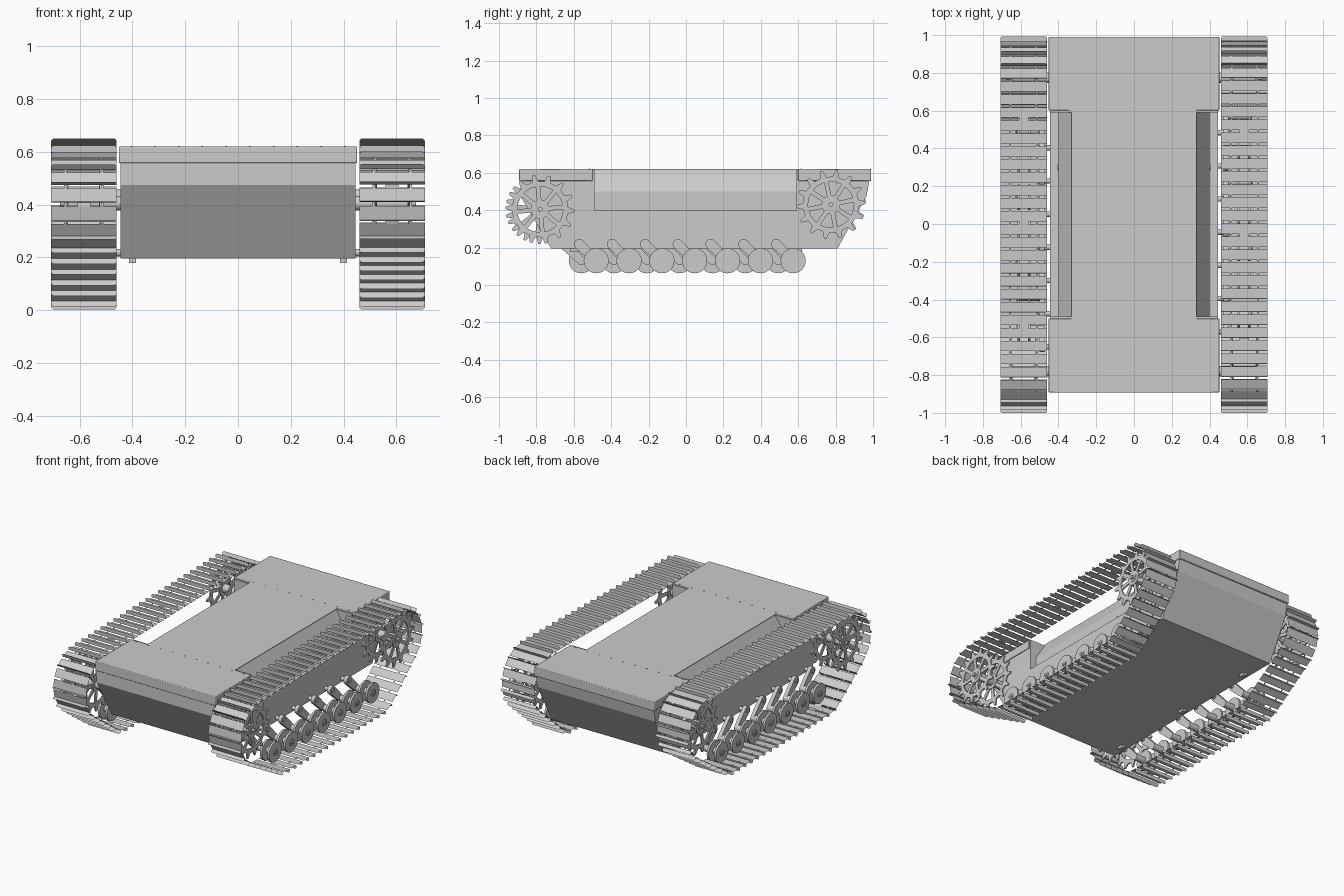
import bpy, bmesh, math
from mathutils import Vector, geometry

if "Cube" in bpy.data.objects:
    bpy.data.objects.remove(bpy.data.objects["Cube"])


def finish(name, bm, smooth=True):
    bmesh.ops.recalc_face_normals(bm, faces=bm.faces)
    me = bpy.data.meshes.new(name)
    bm.to_mesh(me)
    bm.free()
    ob = bpy.data.objects.new(name, me)
    bpy.context.collection.objects.link(ob)
    if smooth:
        bpy.ops.object.select_all(action='DESELECT')
        ob.select_set(True)
        bpy.context.view_layer.objects.active = ob
        bpy.ops.object.shade_smooth_by_angle(angle=math.radians(30))
    return ob


def prism(bm, pts, x0, x1):
    """Extrude a (y, z) outline from x0 to x1."""
    a = [bm.verts.new((x0, y, z)) for y, z in pts]
    b = [bm.verts.new((x1, y, z)) for y, z in pts]
    n = len(pts)
    bm.faces.new(a)
    bm.faces.new(b[::-1])
    for i in range(n):
        bm.faces.new((a[i], b[i], b[(i + 1) % n], a[(i + 1) % n]))


def circle(y, z, r, n=32):
    return [(y + r * math.cos(2 * math.pi * i / n), z + r * math.sin(2 * math.pi * i / n))
            for i in range(n)]


def hull2d(pts):
    return [pts[i] for i in geometry.convex_hull_2d(pts)]


def box(bm, x0, x1, y0, y1, z0, z1):
    prism(bm, [(y0, z0), (y1, z0), (y1, z1), (y0, z1)], x0, x1)


# Hull: side profile with side notches cut away
bm = bmesh.new()
prism(bm, [(-0.72, 0.195), (0.81, 0.195), (0.965, 0.475), (0.98, 0.56),
           (0.98, 0.615), (-0.885, 0.615), (-0.885, 0.475)], -0.445, 0.445)
hull = finish("hull", bm, False)
for s, side in ((1, "right"), (-1, "left")):
    bm = bmesh.new()
    outline = [(0.315, 0.64), (0.33, 0.612), (0.40, 0.50), (0.40, 0.40), (0.50, 0.40), (0.50, 0.64)]
    a = [bm.verts.new((s * x, -0.49, z)) for x, z in outline]
    f = bm.faces.new(a)
    ext = bmesh.ops.extrude_face_region(bm, geom=[f])["geom"]
    bmesh.ops.translate(bm, vec=(0, 1.08, 0), verts=[v for v in ext if isinstance(v, bmesh.types.BMVert)])
    cutter = finish("notch_cutter_" + side, bm, False)
    cutter.hide_render = True
    cutter.hide_viewport = True
    m = hull.modifiers.new("notch", 'BOOLEAN')
    m.operation = 'DIFFERENCE'
    m.solver = 'EXACT'
    m.object = cutter

# Deck lids over the front and rear ends
for name, y0, y1 in (("front_lid", -0.893, -0.50), ("rear_lid", 0.60, 0.99)):
    bm = bmesh.new()
    box(bm, -0.452, 0.452, y0, y1, 0.557, 0.62)
    ob = finish(name, bm)
    b = ob.modifiers.new("bevel", 'BEVEL')
    b.width = 0.004
    b.segments = 2

# Middle deck plate, flush between the lids
bm = bmesh.new()
box(bm, -0.33, 0.33, -0.505, 0.605, 0.60, 0.62)
finish("middle_deck", bm, False)

# Rivets along the lid seams, belly brackets
bm = bmesh.new()
for y in (-0.515, 0.615):
    for i in range(10):
        x = -0.405 + 0.09 * i
        box(bm, x - 0.003, x + 0.003, y - 0.003, y + 0.003, 0.617, 0.622)
finish("deck_rivets", bm, False)
bm = bmesh.new()
for x in (-0.4, 0.4):
    for y in (-0.6, 0.0, 0.6):
        box(bm, x - 0.013, x + 0.013, y - 0.02, y + 0.02, 0.178, 0.197)
finish("belly_brackets", bm, False)


def sprocket(name, s, cy, cz, turn):
    """Two toothed, eight-spoked rings on a common hub and axle."""
    bm = bmesh.new()
    teeth = 14
    shape = [(0.0, 0.150), (0.42, 0.150), (0.60, 0.185), (0.76, 0.185), (0.94, 0.150)]
    for xc in (0.52, 0.65):
        rings = []
        for k in range(teeth):
            for f, r in shape:
                t = 2 * math.pi * (k + f) / teeth + turn
                c, w = math.cos(t), math.sin(t)
                rings.append([bm.verts.new((s * (xc + dx), cy + q * c, cz + q * w))
                              for q, dx in ((0.122, -0.005), (r, -0.005), (r, 0.005), (0.122, 0.005))])
        for i in range(len(rings)):
            p, q = rings[i - 1], rings[i]
            for j in range(4):
                bm.faces.new((p[j], q[j], q[(j + 1) % 4], p[(j + 1) % 4]))
        for k in range(8):
            t = 2 * math.pi * k / 8 + turn
            u, v = Vector((math.cos(t), math.sin(t))), Vector((-math.sin(t), math.cos(t)))
            o = Vector((cy, cz))
            prism(bm, [o + u * 0.03 - v * 0.012, o + u * 0.126 - v * 0.012,
                       o + u * 0.126 + v * 0.012, o + u * 0.03 + v * 0.012],
                  s * (xc - 0.004), s * (xc + 0.004))
        prism(bm, circle(cy, cz, 0.05), s * (xc - 0.007), s * (xc + 0.007))
    prism(bm, circle(cy, cz, 0.028, 24), s * 0.44, s * 0.66)
    prism(bm, circle(cy, cz, 0.013, 12), s * 0.66, s * 0.675)
    finish(name, bm)


def track(name, s, circles, pitch=0.069):
    """Bent slats spaced along the taut loop round the given circles."""
    loop = [Vector(p) for p in hull2d([p for c in circles for p in circle(*c, n=96)])]
    # make the loop run anticlockwise so the outward normal is known
    area = sum(loop[i - 1].cross(loop[i]) for i in range(len(loop)))
    if area < 0:
        loop.reverse()
    n = len(loop)
    seg = [(loop[(i + 1) % n] - loop[i]).length for i in range(n)]
    count = round(sum(seg) / pitch)
    step = sum(seg) / count

    def at(d):
        d %= sum(seg)
        for i in range(n):
            if d <= seg[i]:
                return loop[i].lerp(loop[(i + 1) % n], d / seg[i])
            d -= seg[i]
        return loop[0]

    bm = bmesh.new()
    for k in range(count):
        a, b = at(k * step - 0.028), at(k * step + 0.028)
        o, t = (a + b) / 2, (b - a).normalized()
        nrm = Vector((t.y, -t.x))

        def face(pts):
            vs = []
            for x, u, h in pts:
                p = o + t * u + nrm * h
                vs.append(bm.verts.new((s * x, p.x, p.y)))
            bm.faces.new(vs)

        # flat slat and outward cleat with clipped corners
        face([(0.46, -0.027, 0), (0.708, -0.027, 0), (0.708, 0.027, 0), (0.46, 0.027, 0)])
        face([(0.46, 0.027, 0), (0.708, 0.027, 0), (0.708, 0.027, 0.017),
              (0.700, 0.027, 0.025), (0.468, 0.027, 0.025), (0.46, 0.027, 0.017)])
        # joining tabs
        for x, w in ((0.515, 0.005), (0.584, 0.025), (0.655, 0.005)):
            if w < 0.01 or k % 8 == 0:
                face([(x - w, 0.022, -0.005), (x + w, 0.022, -0.005),
                      (x + w, 0.046, -0.005), (x - w, 0.046, -0.005)])
        # bolts
        for x in (0.52, 0.65):
            face([(x + 0.007 * math.cos(q * math.pi / 3), 0.007 * math.sin(q * math.pi / 3), 0.002)
                  for q in range(6)])
    finish(name, bm, False)


# Running gear, wheels staggered between the two sides
FRONT, REAR = (-0.78, 0.405), (0.775, 0.43)
for s, side, first in ((1, "right", -0.48), (-1, "left", -0.56)):
    sprocket("front_sprocket_" + side, s, *FRONT, 0.1 * s)
    sprocket("rear_sprocket_" + side, s, *REAR, 0.2 * s)
    wheels = [first + 0.1755 * i for i in range(7)]
    for i, y in enumerate(wheels):
        bm = bmesh.new()
        for x in (0.555, 0.61):
            prism(bm, circle(y, 0.13, 0.067), s * (x - 0.007), s * (x + 0.007))
        prism(bm, circle(y, 0.13, 0.022, 20), s * 0.48, s * 0.622)
        prism(bm, circle(y, 0.13, 0.010, 12), s * 0.622, s * 0.628)
        finish(f"road_wheel_{side}_{i + 1}", bm)
        # trailing suspension arm and its pivot
        bm = bmesh.new()
        prism(bm, hull2d(circle(y - 0.09, 0.218, 0.028, 24) + circle(y, 0.13, 0.022, 24)),
              s * 0.475, s * 0.50)
        prism(bm, circle(y - 0.09, 0.218, 0.014, 16), s * 0.43, s * 0.506)
        finish(f"suspension_arm_{side}_{i + 1}", bm)
    track("track_" + side, s, [(*FRONT, 0.196), (*REAR, 0.196),
                               (wheels[0], 0.13, 0.103), (wheels[-1], 0.13, 0.103)])
    # small latch plate on the hull side
    bm = bmesh.new()
    prism(bm, hull2d(circle(0.30, 0.435, 0.018, 16) + circle(0.30, 0.42, 0.018, 16)), s * 0.395, s * 0.405)
    finish("side_latch_" + side, bm)
